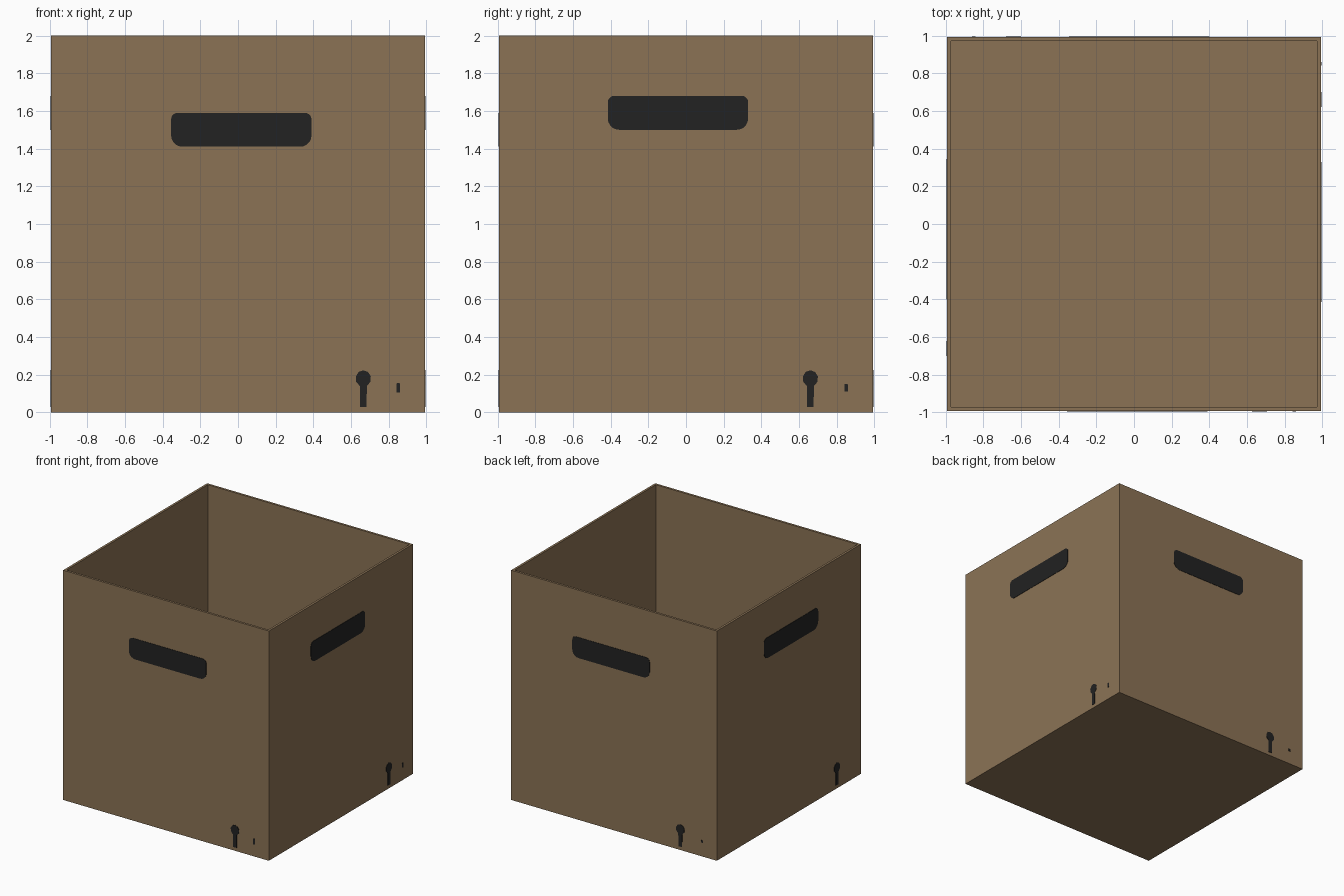
import bpy, bmesh, math
from mathutils import Matrix, Vector

if "Cube" in bpy.data.objects:
    bpy.data.objects.remove(bpy.data.objects["Cube"])

HALF, INNER, HEIGHT, FLOOR = 0.991, 0.963, 2.0, 0.03
PLATE = 0.003


def material(name, rgb):
    m = bpy.data.materials.new(name)
    m.diffuse_color = (*rgb, 1)
    m.use_nodes = True
    m.node_tree.nodes["Principled BSDF"].inputs["Base Color"].default_value = m.diffuse_color
    return m


card = material("cardboard brown", (0.258, 0.171, 0.091))
ink = material("black ink", (0.016, 0.016, 0.016))


def finish(name, bm, mat):
    bmesh.ops.recalc_face_normals(bm, faces=bm.faces)
    me = bpy.data.meshes.new(name)
    bm.to_mesh(me)
    bm.free()
    me.materials.append(mat)
    ob = bpy.data.objects.new(name, me)
    bpy.context.collection.objects.link(ob)
    return ob


# Open carton: a cube whose top is inset to a rim and pushed down to the floor
bm = bmesh.new()
bmesh.ops.create_cube(bm, size=2, matrix=Matrix.Translation((0, 0, HEIGHT / 2))
                      @ Matrix.Diagonal((HALF, HALF, HEIGHT / 2, 1)))
top = max(bm.faces, key=lambda f: f.calc_center_median().z)
bmesh.ops.inset_region(bm, faces=[top], thickness=HALF - INNER)
inner = bmesh.ops.extrude_discrete_faces(bm, faces=[top])["faces"][0]
for v in inner.verts:
    v.co.z = FLOOR
finish("open_carton", bm, card)


def rounded(u0, u1, z0, z1, r_low, r_high, seg=5):
    """Rounded rectangle outline in wall coordinates."""
    pts = []
    corners = [(u1, z0, -1, 1, r_low, -90), (u1, z1, -1, -1, r_high, 0),
               (u0, z1, 1, -1, r_high, 90), (u0, z0, 1, 1, r_low, 180)]
    for u, z, su, sz, r, start in corners:
        for i in range(seg + 1):
            a = math.radians(start + 90 * i / seg)
            pts.append((u + su * r + r * math.cos(a), z + sz * r + r * math.sin(a)))
    return pts


def figure(u, z0):
    """Small mark: a slim stem topped by a round head, as one outline."""
    pts = [(u + 0.017, z0), (u + 0.019, z0 + 0.114)]
    for i in range(9):
        a = math.radians(-60 + 300 * i / 8)
        pts.append((u + 0.041 * math.cos(a), z0 + 0.15 + 0.044 * math.sin(a)))
    return pts + [(u - 0.019, z0 + 0.114), (u - 0.017, z0)]


def plate(name, outline, turn):
    """Thin printed plate lying on the wall reached by a turn about z."""
    bm = bmesh.new()
    face = bm.faces.new([bm.verts.new((u, -HALF, z)) for u, z in outline])
    ext = bmesh.ops.extrude_face_region(bm, geom=[face])["geom"]
    for v in ext:
        if isinstance(v, bmesh.types.BMVert):
            v.co += Vector((0, -PLATE, 0))
    bmesh.ops.rotate(bm, verts=bm.verts, cent=(0, 0, 0),
                     matrix=Matrix.Rotation(math.radians(turn), 3, 'Z'))
    finish(name, bm, ink)


# Per wall: turn, handle left edge, handle bottom, figure position, speck height
walls = {"front": (0, -0.355, 1.41, 0.665, 0.05),
         "right": (90, -0.415, 1.50, 0.66, 0.04),
         "back": (180, -0.40, 1.41, 0.64, 0.02),
         "left": (270, -0.345, 1.50, 0.66, 0)}
for side, (turn, u, z, fig, speck) in walls.items():
    plate(side + "_handle", rounded(u, u + 0.745, z, z + 0.18, 0.06, 0.035), turn)
    plate(side + "_mark", figure(fig, 0.03), turn)
    if speck:
        plate(side + "_speck", rounded(0.84, 0.86, 0.13 - speck / 2,
                                       0.13 + speck / 2, 0.003, 0.003, 2), turn)
